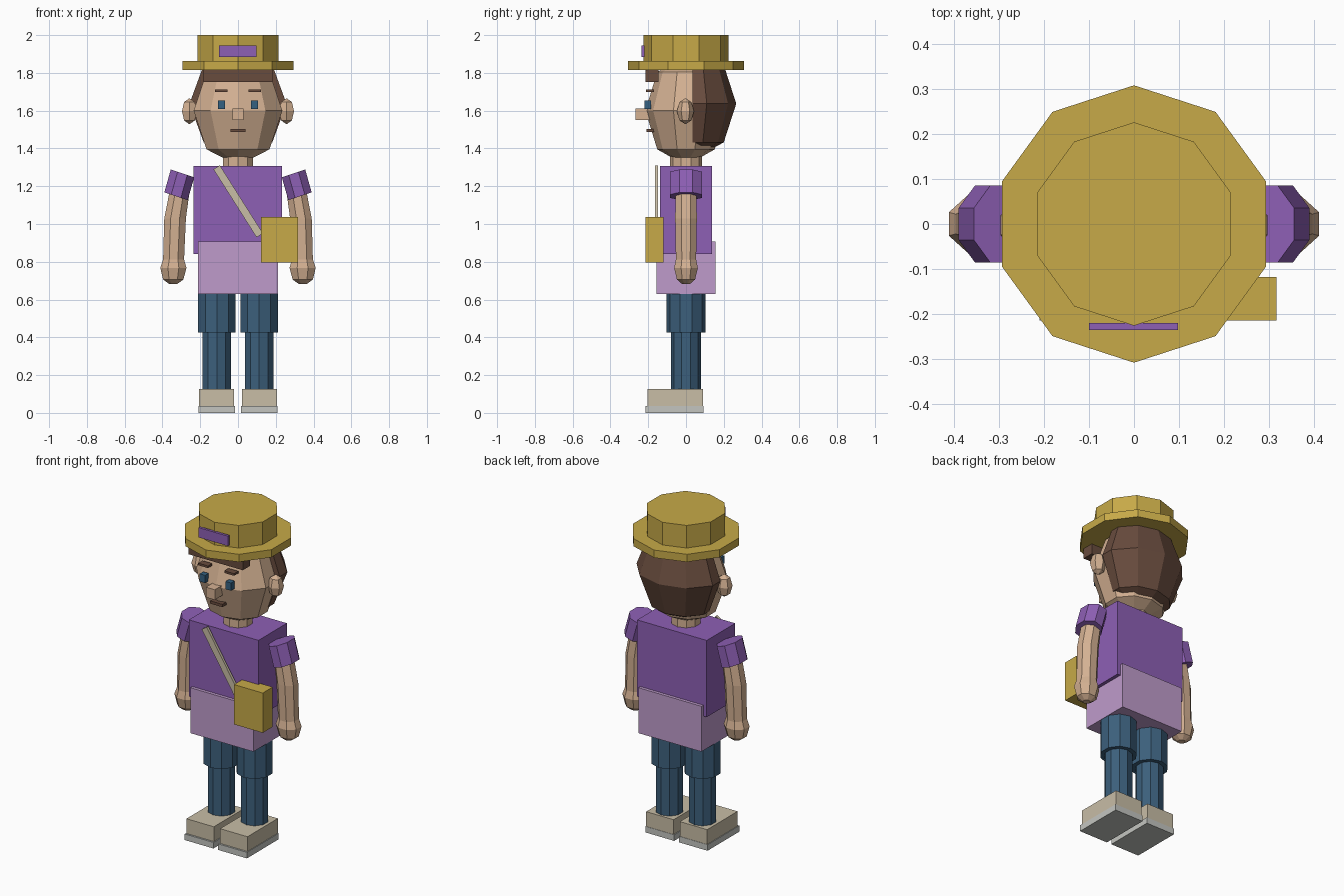
import bpy, bmesh, math
from mathutils import Matrix, Vector

if "Cube" in bpy.data.objects:
    bpy.data.objects.remove(bpy.data.objects["Cube"])


def colour(name, r, g, b):
    m = bpy.data.materials.new(name)
    m.diffuse_color = (r, g, b, 1)
    m.use_nodes = True
    m.node_tree.nodes["Principled BSDF"].inputs["Base Color"].default_value = m.diffuse_color
    return m


STRAW = colour("straw yellow", .57, .40, .065)
PURPLE = colour("purple", .27, .115, .46)
LILAC = colour("lilac", .52, .33, .60)
SKIN = colour("skin", .66, .44, .29)
BROWN = colour("hair brown", .14, .072, .048)
DENIM = colour("denim blue", .045, .115, .20)
EYE = colour("eye blue", .035, .12, .22)
CREAM = colour("cream", .58, .51, .38)
GREY = colour("sole grey", .55, .56, .53)


def finish(name, bm, mat):
    bmesh.ops.recalc_face_normals(bm, faces=bm.faces)
    me = bpy.data.meshes.new(name)
    bm.to_mesh(me)
    bm.free()
    me.materials.append(mat)
    ob = bpy.data.objects.new(name, me)
    bpy.context.collection.objects.link(ob)
    return ob


def box(name, mat, x0, x1, y0, y1, z0, z1):
    bm = bmesh.new()
    c = Matrix.Translation(((x0 + x1) / 2, (y0 + y1) / 2, (z0 + z1) / 2))
    s = Matrix.Diagonal((x1 - x0, y1 - y0, z1 - z0, 1))
    bmesh.ops.create_cube(bm, size=1, matrix=c @ s)
    return finish(name, bm, mat)


def loft(name, mat, rings, sides, turn=0.0, clip_y=None):
    """Stack of rings (cx, cy, z, rx, ry, slope); slope drops z along x."""
    bm = bmesh.new()
    loops = []
    for cx, cy, z, rx, ry, slope in rings:
        loop = []
        for i in range(sides):
            a = 2 * math.pi * (i + turn) / sides
            dx = rx * math.sin(a)
            loop.append(bm.verts.new((cx + dx, cy - ry * math.cos(a), z + slope * dx)))
        loops.append(loop)
    for lo, hi in zip(loops, loops[1:]):
        for i in range(sides):
            j = (i + 1) % sides
            bm.faces.new((lo[i], lo[j], hi[j], hi[i]))
    bm.faces.new(loops[0][::-1])
    bm.faces.new(loops[-1])
    bmesh.ops.remove_doubles(bm, verts=bm.verts, dist=1e-4)
    if clip_y is not None:
        geom = bm.verts[:] + bm.edges[:] + bm.faces[:]
        bmesh.ops.bisect_plane(bm, geom=geom, plane_co=(0, clip_y, 0),
                               plane_no=(0, -1, 0), clear_outer=True)
        bmesh.ops.holes_fill(bm, edges=[e for e in bm.edges if e.is_boundary])
    return finish(name, bm, mat)


def cylinder(name, mat, x, r, z0, z1, sides=10):
    return loft(name, mat, [(x, 0, z, r, r, 0) for z in (z0, z1)], sides)


def ball(name, mat, c, r, sides, clip_y=None):
    """Coarse ellipsoid with four bands."""
    rings = []
    for k in range(5):
        a = math.pi * (k / 4 - .5)
        w = max(math.cos(a), .0015)
        rings.append((c[0], c[1], c[2] + r[2] * math.sin(a), r[0] * w, r[1] * w, 0))
    return loft(name, mat, rings, sides, clip_y=clip_y)


# Hat
cylinder("hat_crown", STRAW, 0, .226, 1.85, 2.0)
cylinder("hat_brim", STRAW, 0, .308, 1.815, 1.862)
box("hat_badge", PURPLE, -.1, .098, -.236, -.22, 1.885, 1.945)

# Head, hair and face
ball("head", SKIN, (0, 0, 1.6), (.247, .215, .29), 10)
ball("back_hair", BROWN, (0, .04, 1.637), (.27, .226, .29), 10, clip_y=.035)
box("fringe", BROWN, -.183, .183, -.215, -.145, 1.752, 1.82)
box("nose", SKIN, -.03, .03, -.267, -.19, 1.55, 1.612)
box("mouth", BROWN, -.041, .041, -.21, -.165, 1.487, 1.504)
cylinder("neck", SKIN, 0, .084, 1.29, 1.38)

# Torso
box("shirt", PURPLE, -.236, .234, -.137, .137, .84, 1.308)
box("shirt_hem", LILAC, -.213, .213, -.156, .156, .63, .907)

for s, side in ((-1, "left"), (1, "right")):
    def span(a, b):
        return (min(s * a, s * b), max(s * a, s * b))

    # Facial features and ears
    box(side + "_eye", EYE, *span(.069, .106), -.219, -.185, 1.608, 1.655)
    box(side + "_brow", BROWN, *span(.055, .121), -.211, -.17, 1.7, 1.713)
    ball(side + "_ear", SKIN, (s * .257, -.003, 1.597), (.046, .045, .069), 6)

    # Sleeve tilted outwards at the shoulder
    sl = s * .33
    loft(side + "_sleeve", PURPLE,
         [(s * .328, 0, 1.147, .067, .092, sl), (s * .294, 0, 1.268, .067, .092, sl)],
         8, turn=.5)

    # Arm and hand in one tapering tube
    arm = [(.343, .682, .022, .022), (.343, .706, .058, .052), (.342, .768, .075, .068),
           (.341, .812, .06, .058), (.333, 1.03, .062, .062), (.308, 1.18, .057, .06)]
    loft(side + "_arm", SKIN, [(s * x, 0, z, rx, ry, 0) for x, z, rx, ry in arm], 8, turn=.5)

    # Trousers and shoes
    cylinder(side + "_thigh", DENIM, s * .112, .104, .425, .66)
    cylinder(side + "_shin", DENIM, s * .112, .079, .11, .44)
    box(side + "_shoe", CREAM, *span(.021, .206), -.203, .09, .036, .127)
    box(side + "_sole", GREY, *span(.016, .21), -.214, .092, 0, .037)

# Shoulder strap and bag
p, q = Vector((-.113, -.157, 1.3)), Vector((.115, -.157, .94))
strap = box("bag_strap", CREAM, -.02, .02, -.008, .008, -(p - q).length / 2, (p - q).length / 2)
strap.location = (p + q) / 2
strap.rotation_euler = (0, math.atan2(p.x - q.x, p.z - q.z), 0)
box("bag", STRAW, .123, .317, -.214, -.118, .795, 1.038)
